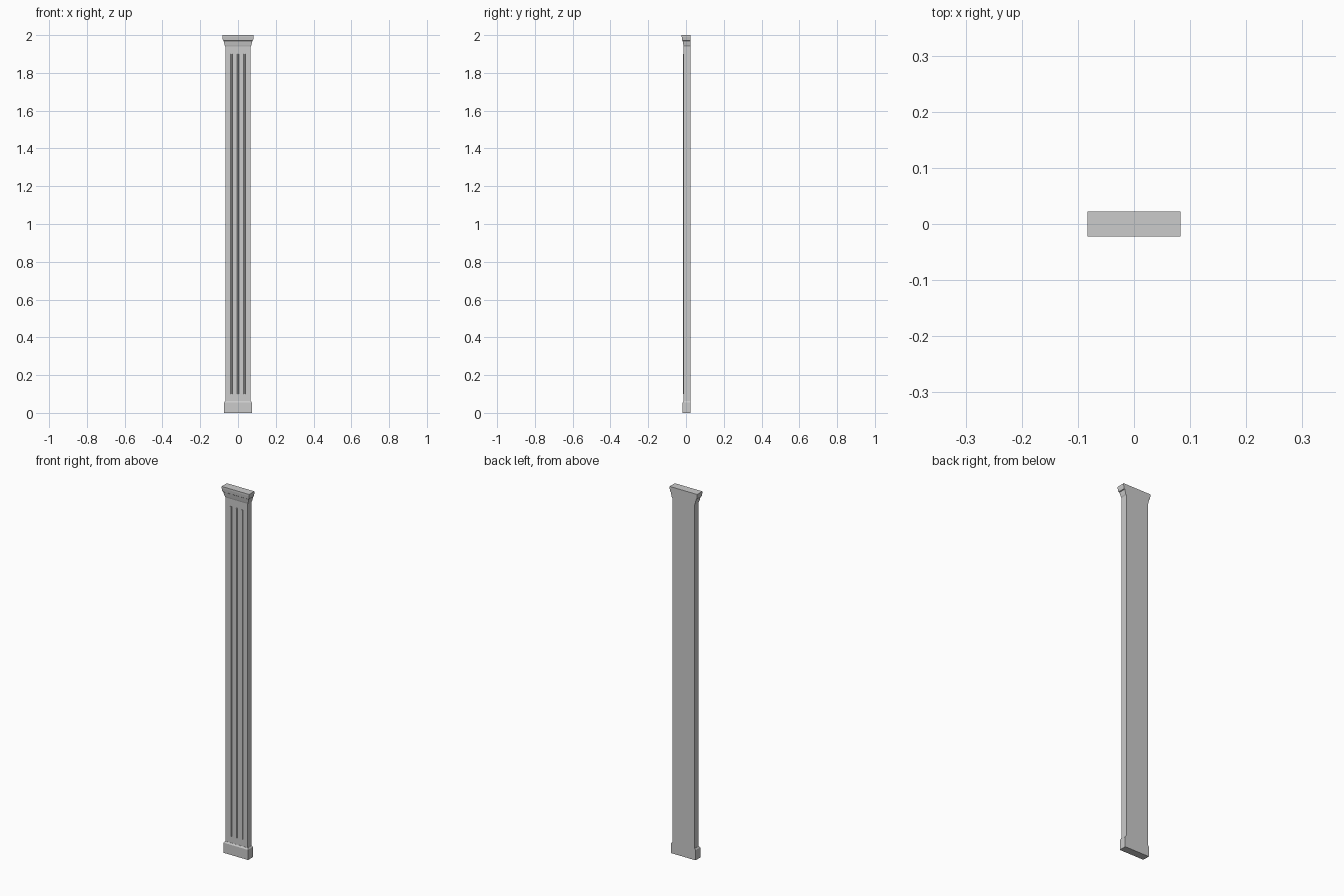
import bpy, bmesh

if "Cube" in bpy.data.objects:
    bpy.data.objects.remove(bpy.data.objects["Cube"])

BACK = 0.0225             # flat wall side
HALF_W, FRONT = 0.067, -0.012   # shaft half width and front face


def make_object(name, bm):
    bmesh.ops.recalc_face_normals(bm, faces=bm.faces)
    mesh = bpy.data.meshes.new(name)
    bm.to_mesh(mesh)
    bm.free()
    obj = bpy.data.objects.new(name, mesh)
    bpy.context.collection.objects.link(obj)
    return obj


def stack(name, profile):
    """Loft rectangles: (side offset, front offset, z), all flush at the back."""
    bm = bmesh.new()
    rings = []
    for dx, dy, z in profile:
        w, f = HALF_W + dx, FRONT - dy
        rings.append([bm.verts.new(p) for p in
                      ((-w, f, z), (w, f, z), (w, BACK, z), (-w, BACK, z))])
    for a, b in zip(rings, rings[1:]):
        for i in range(4):
            j = (i + 1) % 4
            bm.faces.new((a[i], a[j], b[j], b[i]))
    bm.faces.new(rings[0])
    bm.faces.new(rings[-1])
    return make_object(name, bm)


def reed(name, x, z0=0.10, z1=1.90, half=0.005, rise=0.004):
    """Narrow raised strip with bevelled sides on the shaft front."""
    bm = bmesh.new()
    section = [(-half, 0.001), (-half, 0), (-half * 0.6, -rise),
               (half * 0.6, -rise), (half, 0), (half, 0.001)]
    face = bm.faces.new([bm.verts.new((x + px, FRONT + py, z0)) for px, py in section])
    result = bmesh.ops.extrude_face_region(bm, geom=[face], use_keep_orig=True)
    top = [v for v in result["geom"] if isinstance(v, bmesh.types.BMVert)]
    bmesh.ops.translate(bm, verts=top, vec=(0, 0, z1 - z0))
    return make_object(name, bm)


# Shaft
stack("shaft", [(0, 0, 0.05), (0, 0, 1.945)])

# Plinth block with a small sloped shoulder
stack("base", [(0.0065, 0.006, 0), (0.0065, 0.006, 0.055), (0.001, 0.001, 0.063)])

# Stepped, flaring capital
stack("capital", [(0, 0, 1.94), (0.004, 0.002, 1.947), (0.0065, 0.004, 1.958),
                  (0.009, 0.006, 1.970), (0.013, 0.0085, 1.972),
                  (0.016, 0.0105, 1.990), (0.016, 0.0105, 2.0)])

# Three vertical reeds
for i, x in enumerate((-0.034, 0, 0.034)):
    reed(f"reed_{i + 1}", x)
